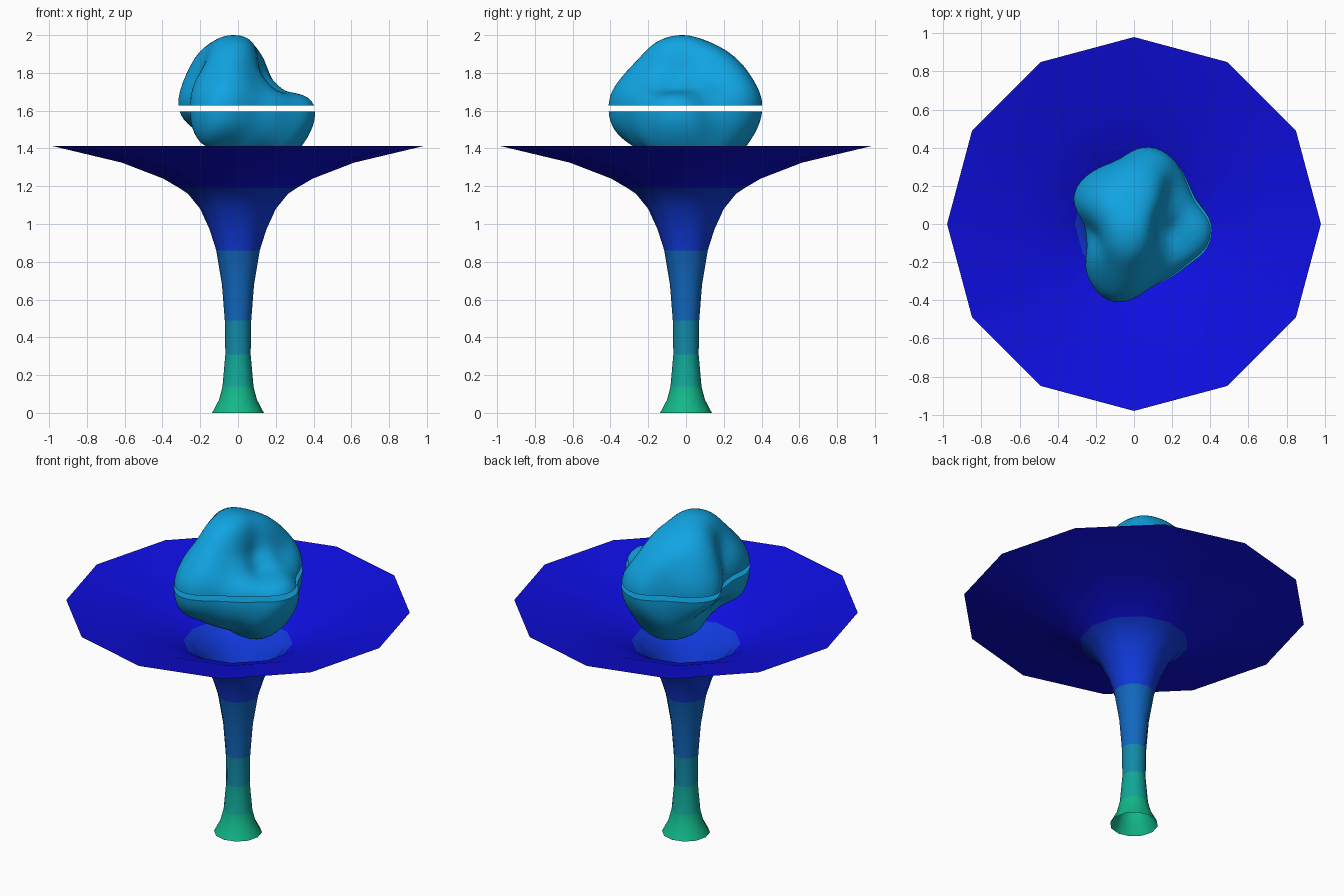
import bpy, bmesh, math
from mathutils import Vector

if "Cube" in bpy.data.objects:
    bpy.data.objects.remove(bpy.data.objects["Cube"])


def material(name, rgb):
    """Flat material from 0-255 display values, stored as linear."""
    def lin(c):
        c /= 255
        return c / 12.92 if c <= 0.04045 else ((c + 0.055) / 1.055) ** 2.4
    m = bpy.data.materials.new(name)
    m.diffuse_color = (*[lin(c) for c in rgb], 1)
    m.use_nodes = True
    m.node_tree.nodes["Principled BSDF"].inputs["Base Color"].default_value = m.diffuse_color
    return m


def add_object(name, bm, mats):
    me = bpy.data.meshes.new(name)
    bm.to_mesh(me)
    bm.free()
    for m in mats:
        me.materials.append(m)
    ob = bpy.data.objects.new(name, me)
    bpy.context.collection.objects.link(ob)
    return ob


def smooth(ob, degrees):
    bpy.ops.object.select_all(action='DESELECT')
    ob.select_set(True)
    bpy.context.view_layer.objects.active = ob
    bpy.ops.object.shade_smooth_by_angle(angle=math.radians(degrees))


# Trumpet-shaped pedestal: open 12-sided surface, coloured in bands by height
bands = [
    (0.14, material("sea green", (18, 184, 138))),
    (0.31, material("teal", (18, 166, 152))),
    (0.49, material("blue teal", (18, 138, 168))),
    (0.86, material("steel blue", (17, 104, 192))),
    (1.19, material("royal blue", (16, 58, 220))),
    (9.99, material("deep blue", (14, 14, 225))),
]
profile = [(0.137, 0), (0.1, 0.07), (0.082, 0.14), (0.067, 0.31), (0.07, 0.49),
           (0.085, 0.68), (0.115, 0.86), (0.15, 0.97), (0.2, 1.08),
           (0.265, 1.16), (0.31, 1.19), (0.395, 1.24), (0.615, 1.325), (0.98, 1.412)]
SIDES = 12
bm = bmesh.new()
rings = [[bm.verts.new((r * math.cos(math.tau * i / SIDES),
                        r * math.sin(math.tau * i / SIDES), z)) for i in range(SIDES)]
         for r, z in profile]
for lo, hi in zip(rings, rings[1:]):
    for i in range(SIDES):
        j = (i + 1) % SIDES
        f = bm.faces.new((lo[i], lo[j], hi[j], hi[i]))
        mid = f.calc_center_median().z
        f.material_index = next(k for k, b in enumerate(bands) if mid < b[0])
pedestal = add_object("pedestal", bm, [b[1] for b in bands])
smooth(pedestal, 60)

# Lumpy stone: points on its surface, relative to its centre
CENTRE = Vector((0, 0, 1.6))
lumps = [Vector(p) for p in [
    # upper lobes and hollows
    (-.03, -.12, .395), (.02, .2, .335), (-.28, .14, .18), (-.22, .1, .3),
    (-.2, .28, .1), (-.06, -.31, .22), (.06, .32, .22), (-.2, -.2, .2),
    (-.22, -.03, .16), (.12, -.2, .18), (.15, -.05, .15), (.2, .1, .15),
    # waist
    (-.1, -.41, .01), (-.22, -.32, 0), (.4, -.06, -.06), (.1, .4, 0),
    (.23, .31, -.03), (-.25, -.08, 0), (.05, -.36, 0), (.24, -.25, -.02),
    (.3, .18, -.01), (-.1, .33, 0),
    # underside
    (.08, .1, -.37), (-.1, .1, -.3), (.2, .06, -.33), (.02, -.28, -.18),
    (.1, .33, -.16), (.34, -.05, -.18), (-.17, 0, -.15), (.03, -.13, -.28)]]
dirs = [p.normalized() for p in lumps]
heights = [p.length for p in lumps]


def radius(d):
    w = [math.exp(14 * (d.dot(e) - 1)) for e in dirs]
    return sum(a * h for a, h in zip(w, heights)) / sum(w)


# sharpen the weights so the smooth blend meets the points
for _ in range(12):
    err = [p.length - radius(d) for p, d in zip(lumps, dirs)]
    heights = [h + e for h, e in zip(heights, err)]

stone = material("sky blue", (16, 164, 226))
bm = bmesh.new()
bmesh.ops.create_icosphere(bm, subdivisions=5, radius=1)
for v in bm.verts:
    d = v.co.normalized()
    v.co = d * radius(d)
top = max(v.co.z for v in bm.verts)
for v in bm.verts:
    if v.co.z > 0:
        v.co.z *= 0.4 / top
    v.co += CENTRE

# Cut the stone into two capped halves with a narrow gap
for name, z, side in (("stone_upper_half", 1.628, -1), ("stone_lower_half", 1.596, 1)):
    half = bm.copy()
    bmesh.ops.bisect_plane(half, geom=half.verts[:] + half.edges[:] + half.faces[:],
                           plane_co=(0, 0, z), plane_no=(0, 0, side), clear_outer=True)
    bmesh.ops.holes_fill(half, edges=[e for e in half.edges if e.is_boundary], sides=0)
    bmesh.ops.recalc_face_normals(half, faces=half.faces[:])
    smooth(add_object(name, half, [stone]), 40)
bm.free()
